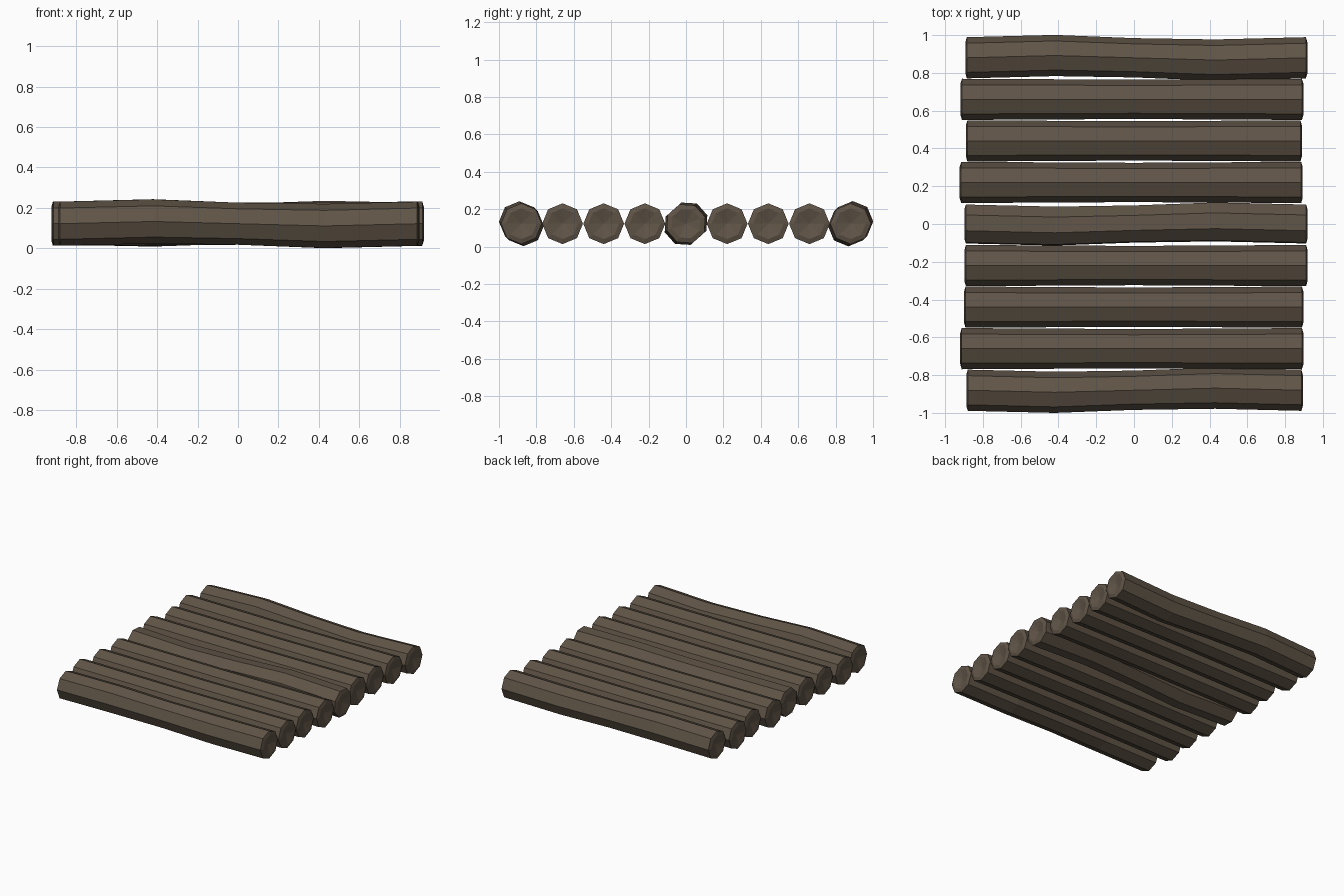
import bpy, bmesh, math

if "Cube" in bpy.data.objects:
    bpy.data.objects.remove(bpy.data.objects["Cube"])

SIDES, R_END, R_MID, ZC = 8, 0.109, 0.104, 0.122

bark = bpy.data.materials.new("bark")
bark.diffuse_color = (0.115, 0.088, 0.062, 1)
bark.use_nodes = True
bark.node_tree.nodes["Principled BSDF"].inputs["Base Color"].default_value = bark.diffuse_color


def make_log(name, y, x0, x1, bend=None, twist=0):
    """Octagonal log along x; bend = (dy, dz) shift of an S-curve at the left quarter."""
    # Stations: (x, dy, dz, radius), including the bevelled end rims
    if bend:
        by, bz = bend
        body = [(x0, 0, 0, R_END), (-0.42, by, bz, R_END), (0, 0, 0, R_MID),
                (0.43, -by, -bz, R_END), (x1, 0, 0, R_END)]
    else:
        body = [(x0, 0, 0, R_END), (0, 0, 0, R_MID), (x1, 0, 0, R_END)]
    stations = [(x0 - 0.008, 0, 0, 0.082)] + body + [(x1 + 0.008, 0, 0, 0.082)]

    bm = bmesh.new()
    rings = []
    for x, dy, dz, r in stations:
        ring = []
        for i in range(SIDES):
            a = math.radians(twist) + 2 * math.pi * i / SIDES
            ring.append(bm.verts.new((x, y + dy + r * math.cos(a), ZC + dz + r * math.sin(a))))
        rings.append(ring)
    for a, b in zip(rings, rings[1:]):
        for i in range(SIDES):
            j = (i + 1) % SIDES
            bm.faces.new((a[i], a[j], b[j], b[i]))
    # Slightly dished cut ends
    for ring, cx in ((rings[0], x0 + 0.012), (rings[-1], x1 - 0.012)):
        c = bm.verts.new((cx, y, ZC))
        for i in range(SIDES):
            bm.faces.new((ring[i], ring[(i + 1) % SIDES], c))
    bmesh.ops.recalc_face_normals(bm, faces=bm.faces)
    me = bpy.data.meshes.new(name)
    bm.to_mesh(me)
    bm.free()
    me.materials.append(bark)
    bpy.context.collection.objects.link(bpy.data.objects.new(name, me))


# Row of nine logs, back to front: left end, right end, bend, twist
logs = [
    (-0.885, 0.910, (0.012, 0.012), 0),
    (-0.911, 0.889, None, 0),
    (-0.882, 0.881, None, 0),
    (-0.915, 0.885, None, 0),
    (-0.890, 0.911, (-0.011, -0.010), 19),
    (-0.890, 0.911, None, 0),
    (-0.892, 0.889, None, 0),
    (-0.912, 0.889, None, 0),
    (-0.880, 0.886, (-0.011, 0.011), 0),
]
for n, (x0, x1, bend, twist) in enumerate(logs):
    make_log(f"log_{n + 1}", 0.88 - 0.22 * n, x0, x1, bend, twist)
